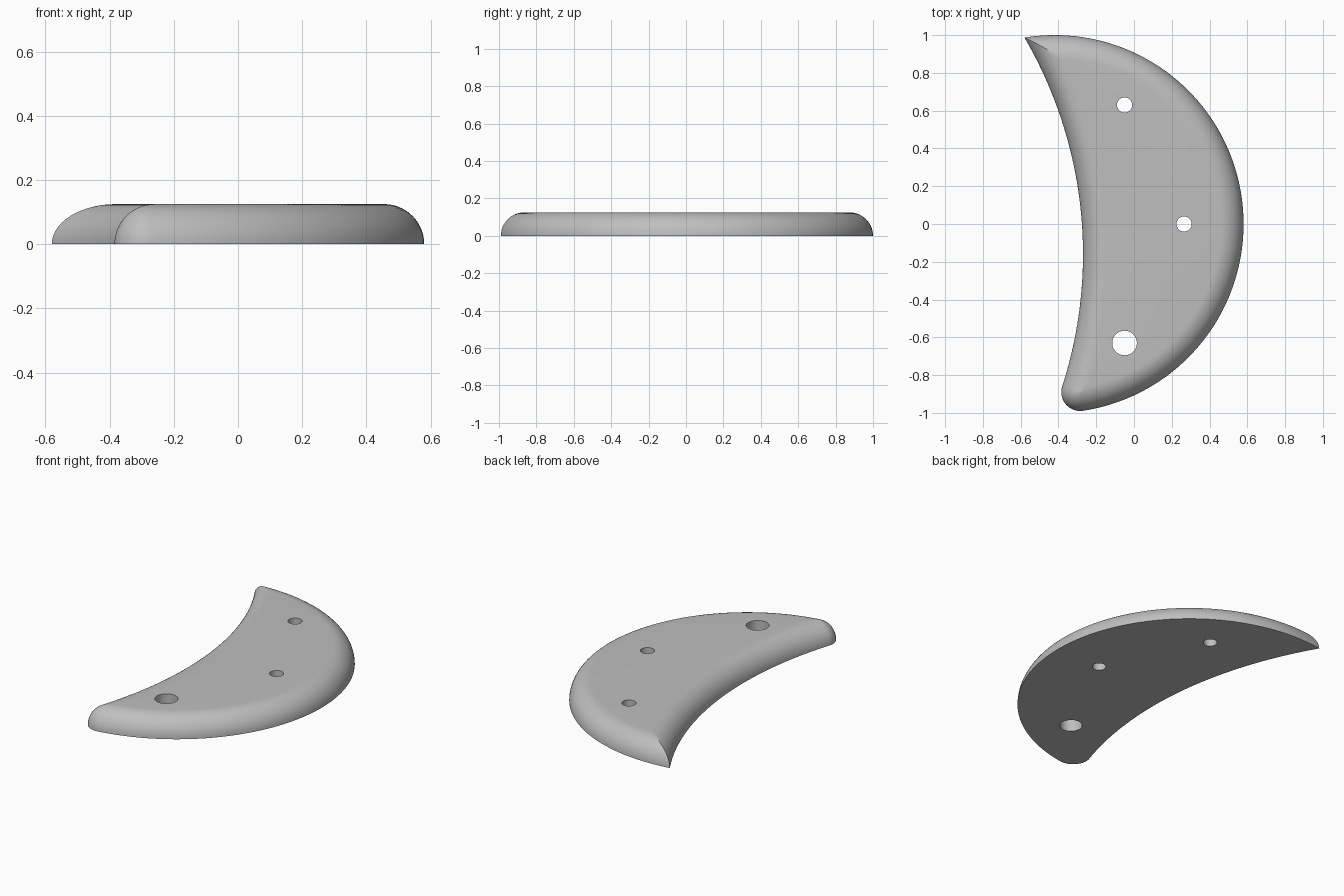
import bpy, bmesh, math
from mathutils import Vector

cube = bpy.data.objects.get("Cube")
if cube:
    bpy.data.objects.remove(cube, do_unlink=True)

HEIGHT = 0.125                                   # also the edge rounding radius
OUTER, R_OUT = Vector((-0.42, 0.0)), 1.0         # convex side
INNER, R_IN = Vector((-2.547, -0.16)), 2.277     # concave side
TIP_R = 0.1                                      # blunt tip radius
STEPS = 14

grey = bpy.data.materials.new("light grey")
grey.use_nodes = True
colour = (0.52, 0.52, 0.52, 1)
grey.diffuse_color = colour
grey.node_tree.nodes["Principled BSDF"].inputs["Base Color"].default_value = colour


def meet(r_in, r_out, side):
    """Crossing of the two side circles, side +1 = back, -1 = front."""
    axis = OUTER - INNER
    dist = axis.length
    axis.normalize()
    a = (r_in ** 2 - r_out ** 2 + dist ** 2) / (2 * dist)
    h = math.sqrt(r_in ** 2 - a ** 2)
    return INNER + axis * a + Vector((-axis.y, axis.x)) * h * side


def angle(v):
    return math.atan2(v.y, v.x)


def arc(centre, radius, a, b, n):
    """Points from angle a towards b, leaving out the last."""
    return [centre + radius * Vector((math.cos(t), math.sin(t)))
            for t in (a + (b - a) * i / n for i in range(n))]


def outline(inset):
    """Crescent outline shrunk by inset, clockwise from the sharp back tip."""
    r_out, r_in = R_OUT - inset, R_IN + inset
    tip = max(TIP_R - inset, 0)
    back = meet(r_in, r_out, 1)
    blunt = meet(r_in + tip, r_out - tip, -1)
    low = angle(blunt - OUTER)
    side = angle(blunt - INNER)
    return (arc(OUTER, r_out, angle(back - OUTER), low, 128)
            + arc(blunt, tip, low, side - math.pi, 20)
            + arc(INNER, r_in, side, angle(back - INNER), 64))


def finish(name, bm):
    bmesh.ops.recalc_face_normals(bm, faces=bm.faces)
    mesh = bpy.data.meshes.new(name)
    bm.to_mesh(mesh)
    bm.free()
    mesh.materials.append(grey)
    obj = bpy.data.objects.new(name, mesh)
    bpy.context.collection.objects.link(obj)
    return obj


# Crescent plate with a rounded upper edge
bm = bmesh.new()
rings = []
for s in range(STEPS + 1):
    t = math.pi / 2 * s / STEPS
    z = HEIGHT * math.sin(t)
    rings.append([bm.verts.new((p.x, p.y, z))
                  for p in outline(HEIGHT * (1 - math.cos(t)))])
n = len(rings[0])
for a, b in zip(rings, rings[1:]):
    for i in range(n):
        j = (i + 1) % n
        bm.faces.new((a[i], a[j], b[j], b[i]))
bm.faces.new(rings[0])
bm.faces.new(rings[-1])
bmesh.ops.remove_doubles(bm, verts=bm.verts, dist=0.0001)
plate = finish("crescent_plate", bm)

# Three through holes
bpy.context.view_layer.objects.active = plate
plate.select_set(True)
for x, y, r in ((-0.05, 0.63, 0.04), (0.265, 0, 0.04), (-0.05, -0.63, 0.065)):
    bm = bmesh.new()
    bmesh.ops.create_cone(bm, cap_ends=True, segments=48, radius1=r, radius2=r, depth=1)
    bmesh.ops.translate(bm, verts=bm.verts, vec=(x, y, 0))
    cutter = finish("hole_cutter", bm)
    cutter.hide_render = True
    mod = plate.modifiers.new("hole", 'BOOLEAN')
    mod.operation = 'DIFFERENCE'
    mod.solver = 'EXACT'
    mod.object = cutter
    bpy.ops.object.modifier_apply(modifier=mod.name)
    bpy.data.objects.remove(cutter, do_unlink=True)

bpy.ops.object.shade_smooth_by_angle(angle=math.radians(30))
